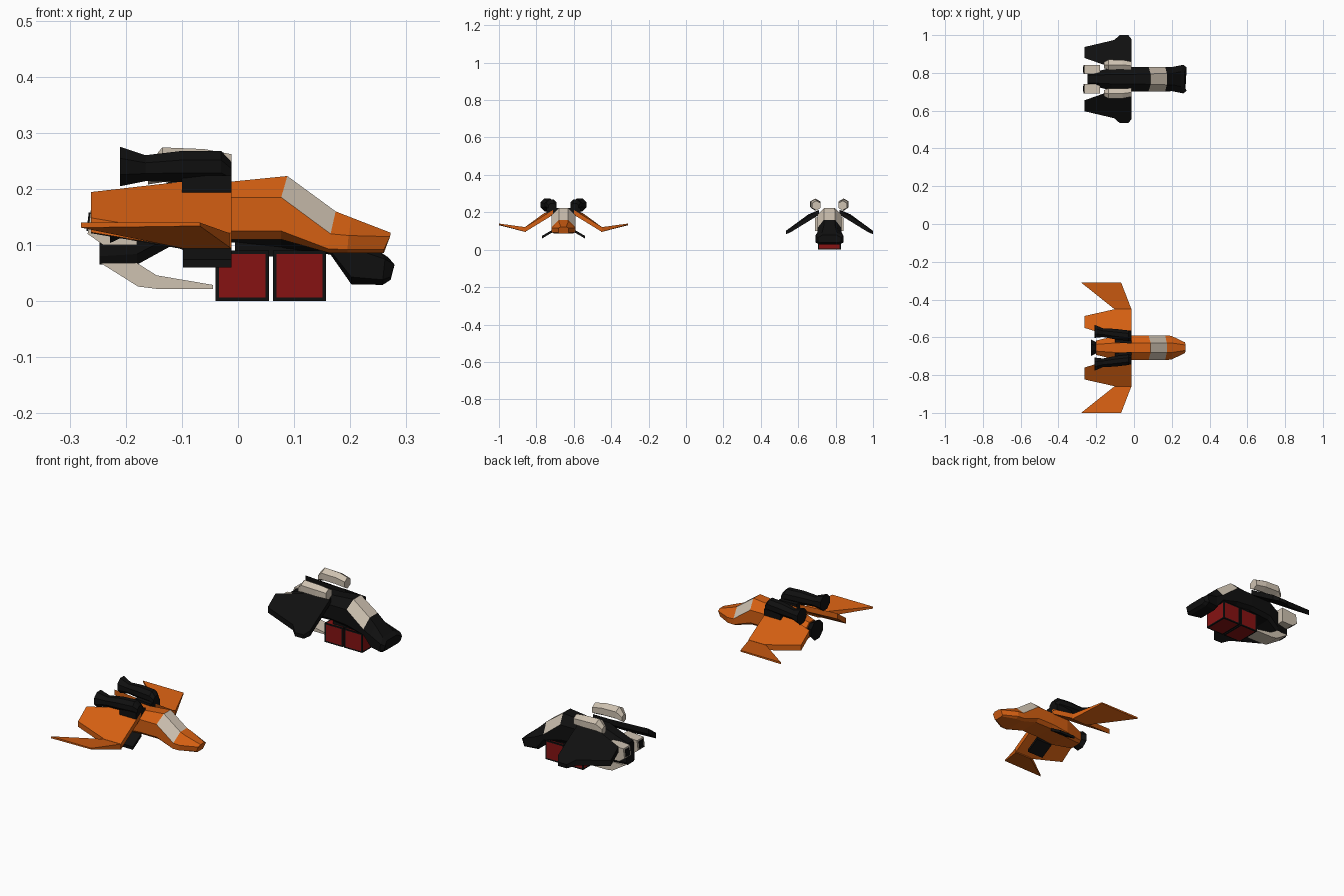
import bpy, bmesh, math
from mathutils import Vector

if "Cube" in bpy.data.objects:
    bpy.data.objects.remove(bpy.data.objects["Cube"])


def mat(name, rgb):
    m = bpy.data.materials.new(name)
    m.diffuse_color = (*rgb, 1)
    m.use_nodes = True
    m.node_tree.nodes["Principled BSDF"].inputs["Base Color"].default_value = m.diffuse_color
    return m


ORANGE = mat("orange_paint", (0.66, 0.115, 0.006))
BLACK = mat("black_metal", (0.005, 0.005, 0.005))
BEIGE = mat("warm_grey", (0.62, 0.54, 0.44))
RED = mat("dark_red", (0.24, 0.006, 0.006))


def finish(bm, name, mats, y):
    bmesh.ops.recalc_face_normals(bm, faces=bm.faces)
    me = bpy.data.meshes.new(name)
    bm.to_mesh(me)
    bm.free()
    for m in mats:
        me.materials.append(m)
    ob = bpy.data.objects.new(name, me)
    ob.location = (0, y, 0)
    bpy.context.collection.objects.link(ob)
    return ob


def skin(name, rings, mats, y, paint=None):
    """Join equal rings of points into a closed body; paint(segment, side) picks a material."""
    bm = bmesh.new()
    vs = [[bm.verts.new(p) for p in r] for r in rings]
    n = len(vs[0])
    for i in range(len(vs) - 1):
        for j in range(n):
            k = (j + 1) % n
            f = bm.faces.new((vs[i][j], vs[i][k], vs[i + 1][k], vs[i + 1][j]))
            if paint:
                f.material_index = paint(i, j)
    bm.faces.new(vs[0])
    bm.faces.new(vs[-1])
    return finish(bm, name, mats, y)


def hull(name, sections, mats, y, canopy):
    """Eight-sided hull. Section: x top, x shoulder, x base, z top, z shoulder, z base, top half width, side half width."""
    rings = []
    for xt, xs, xb, zt, zs, zb, tw, sw in sections:
        half = [(xt, tw, zt), (xs, sw, zs), (xb, sw, zb + (zs - zb) * 0.2), (xb, sw * 0.75, zb)]
        rings.append(half + [(x, -w, z) for x, w, z in reversed(half)])
    return skin(name, rings, mats, y, lambda i, j: int(i == canopy and j in (0, 6, 7)))


def tube(name, sections, mt, y, side=1, n=8):
    """Faceted pod along x. Section: x, y offset, z, radius."""
    rings = [[(x, side * (o + r * math.cos((j + .5) * math.tau / n)), z + r * math.sin((j + .5) * math.tau / n))
              for j in range(n)] for x, o, z, r in sections]
    return skin(name, rings, [mt], y)


def plate(name, pts, mt, y, side):
    """Panel from outline points (x, offset, z top, thickness)."""
    top = [(x, side * o, z) for x, o, z, t in pts]
    low = [(x, side * o, z - t) for x, o, z, t in pts]
    return skin(name, [top, low], [mt], y)


def box(name, x, w, z, mt, y):
    return skin(name, [[(a, w[0], z[0]), (a, w[1], z[0]), (a, w[1], z[1]), (a, w[0], z[1])] for a in x], [mt], y)


def slope(x, o, t=0.026):
    return (x, o, min(0.213, 0.22 - 0.73 * (o - 0.07)), t)


SIDES = ((1, "left"), (-1, "right"))

# ---------- orange fighter ----------
Y = -0.655
hull("fighter_hull", [
    (-.20, -.20, -.20, .182, .165, .110, .018, .038),
    (-.10, -.10, -.10, .213, .185, .100, .025, .062),
    (-.012, -.012, -.012, .213, .185, .110, .025, .065),
    (.088, .077, .077, .223, .185, .110, .025, .065),
    (.174, .165, .162, .160, .120, .086, .025, .065),
    (.202, .197, .195, .149, .117, .086, .025, .063),
    (.272, .271, .260, .122, .115, .086, .014, .028)], [ORANGE, BEIGE], Y, 3)
# rear nozzle
tube("fighter_main_nozzle", [(-.228, 0, .147, .047), (-.195, 0, .147, .03), (-.15, 0, .147, .03)], BLACK, Y)
for s, n in SIDES:
    # cranked wing: inner panel slopes down, outer panel rises
    plate("fighter_inner_wing_" + n, [slope(-.012, .055), slope(-.012, .205), slope(-.098, .205),
          slope(-.262, .168), slope(-.262, .105), slope(-.1, .055)], ORANGE, Y, s)
    plate("fighter_outer_wing_" + n, [(-.012, .2, .12, .026), (-.068, .345, .140, .006),
          (-.28, .345, .140, .009), (-.098, .2, .12, .026)], ORANGE, Y, s)
    # engine pods and mounts
    tube("fighter_engine_" + n, [(-.012, .06, .228, .022), (-.03, .064, .24, .03), (-.1, .072, .24, .03),
         (-.165, .08, .237, .025), (-.21, .087, .24, .038)], BLACK, Y, s)
    plate("fighter_engine_mount_" + n, [(-.012, .022, .224, .03), (-.012, .09, .224, .03),
          (-.1, .09, .224, .03), (-.1, .028, .224, .03)], BLACK, Y, s)
    # lower fins
    plate("fighter_lower_fin_" + n, [(-.012, .05, .112, .014), (-.012, .115, .074, .014),
          (-.098, .115, .074, .014), (-.098, .05, .112, .014)], BLACK, Y, s)

# ---------- black transport ----------
Y = 0.767
hull("transport_hull", [
    (-.247, -.247, -.247, .165, .14, .065, .02, .03),
    (-.18, -.18, -.18, .19, .16, .065, .022, .045),
    (-.12, -.12, -.12, .213, .185, .098, .025, .06),
    (-.012, -.012, -.012, .213, .185, .105, .025, .065),
    (.088, .077, .077, .223, .185, .095, .028, .065),
    (.174, .165, .165, .160, .115, .083, .03, .065),
    (.205, .202, .202, .130, .095, .03, .03, .064),
    (.250, .262, .258, .090, .075, .029, .04, .075),
    (.268, .279, .272, .078, .065, .038, .038, .062)], [BLACK, BEIGE], Y, 4)
# cargo boxes with red inset panels on every face
box("cargo_mount", (-.005, .11), (-.05, .05), (.08, .115), BLACK, Y)
for i, x0 in enumerate((-.04, .062)):
    bm = bmesh.new()
    bmesh.ops.create_cube(bm, size=1)
    for v in bm.verts:
        v.co = Vector((x0 + .0475 + v.co.x * .095, v.co.y * .122, .045 + v.co.z * .09))
    panels = list(bm.faces)
    bmesh.ops.inset_individual(bm, faces=panels, thickness=.009, depth=0)
    for f in panels:
        f.material_index = 1
    finish(bm, "cargo_box_%d" % (i + 1), [BLACK, RED], Y)
# pale belly keel
keel = [(-.245, .068), (-.18, .068), (-.145, .046), (-.045, .029), (-.045, .022), (-.145, .022), (-.178, .026)]
skin("transport_keel", [[(x, w, z) for x, z in keel] for w in (-.038, .038)], [BEIGE], Y)
for s, n in SIDES:
    # drooping wing with clipped tip
    plate("transport_wing_" + n, [slope(-.012, .055), slope(-.012, .21), slope(-.03, .233, .018),
          slope(-.075, .233, .018), slope(-.105, .207), slope(-.262, .17), slope(-.262, .112),
          slope(-.1, .055)], BLACK, Y, s)
    # upper pods
    tube("transport_upper_pod_" + n, [(-.16, .074, .226, .018), (-.135, .076, .243, .031),
         (-.06, .076, .241, .03), (-.012, .07, .236, .026)], BEIGE, Y, s, 6)
    # rear exhaust boxes with dark openings
    w = sorted((s * .026, s * .076))
    skin("transport_exhaust_" + n, [[(-.24, a, .1), (-.268, a, .12), (-.262, a, .165), (-.18, a, .172),
         (-.18, a, .1)] for a in w], [BEIGE], Y)
    v = sorted((s * .036, s * .066))
    skin("transport_exhaust_opening_" + n, [[(-.27, a, .125), (-.266, a, .158), (-.26, a, .158),
         (-.264, a, .125)] for a in v], [BLACK], Y)
